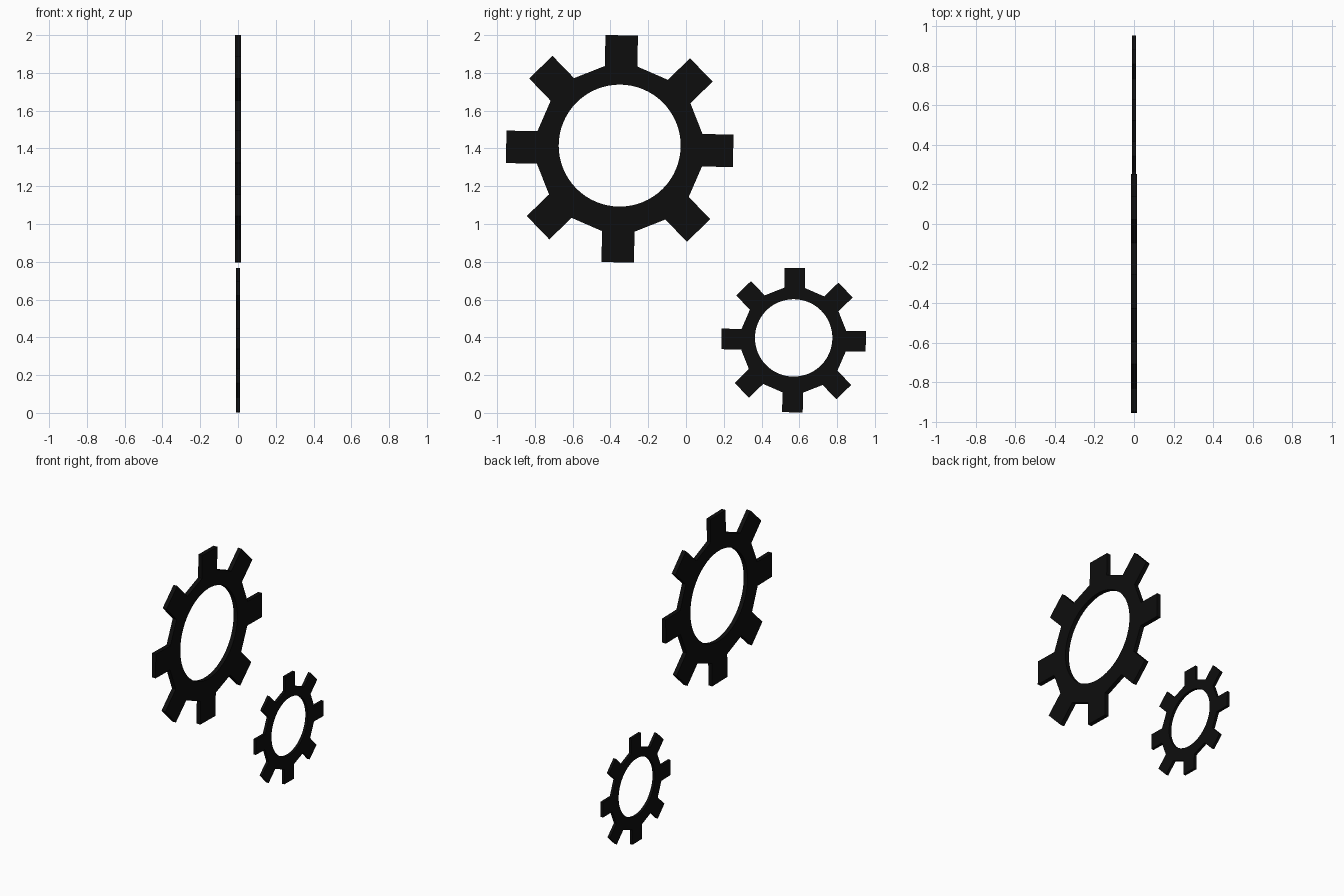
import bpy
from math import pi, sin, cos, radians

if "Cube" in bpy.data.objects:
    bpy.data.objects.remove(bpy.data.objects["Cube"])

black = bpy.data.materials.new("black")
black.diffuse_color = (0.004, 0.004, 0.004, 1)
black.use_nodes = True
black.node_tree.nodes["Principled BSDF"].inputs["Base Color"].default_value = black.diffuse_color


def add_loop(curve, pts):
    s = curve.splines.new('POLY')
    s.points.add(len(pts) - 1)
    for p, (u, v) in zip(s.points, pts):
        p.co = (u, v, 0, 1)
    s.use_cyclic_u = True


def gear(name, centre, tip, root, half_width, hole, hole_lift, thickness):
    curve = bpy.data.curves.new(name + "_profile", 'CURVE')
    curve.dimensions = '2D'
    curve.fill_mode = 'BOTH'
    curve.extrude = thickness / 2
    # toothed outline: eight square teeth joined by straight edges
    outline = []
    for i in range(8):
        a = i * pi / 4 - radians(1)
        for r, w in ((root, -half_width), (tip, -half_width),
                     (tip, half_width), (root, half_width)):
            outline.append((r * cos(a) - w * sin(a), r * sin(a) + w * cos(a)))
    add_loop(curve, outline)
    # round opening, slightly above the centre of the teeth
    n = 64
    add_loop(curve, [(hole * cos(2 * pi * i / n), hole_lift + hole * sin(2 * pi * i / n))
                     for i in range(n)])
    # turn the filled profile into a mesh standing in the YZ plane
    tmp = bpy.data.objects.new(name + "_tmp", curve)
    bpy.context.collection.objects.link(tmp)
    bpy.context.view_layer.update()
    dg = bpy.context.evaluated_depsgraph_get()
    mesh = bpy.data.meshes.new_from_object(tmp.evaluated_get(dg))
    bpy.data.objects.remove(tmp)
    ob = bpy.data.objects.new(name, mesh)
    bpy.context.collection.objects.link(ob)
    ob.rotation_euler = (pi / 2, 0, pi / 2)
    ob.location = (0, *centre)
    mesh.materials.clear()
    mesh.materials.append(black)
    bpy.ops.object.select_all(action='DESELECT')
    ob.select_set(True)
    bpy.context.view_layer.objects.active = ob
    bpy.ops.object.shade_smooth_by_angle(angle=radians(15))


gear("large_gear", (-0.351, 1.398), 0.601, 0.437, 0.086, 0.323, 0.017, 0.030)
gear("small_gear", (0.570, 0.385), 0.382, 0.277, 0.0545, 0.205, 0.012, 0.019)
